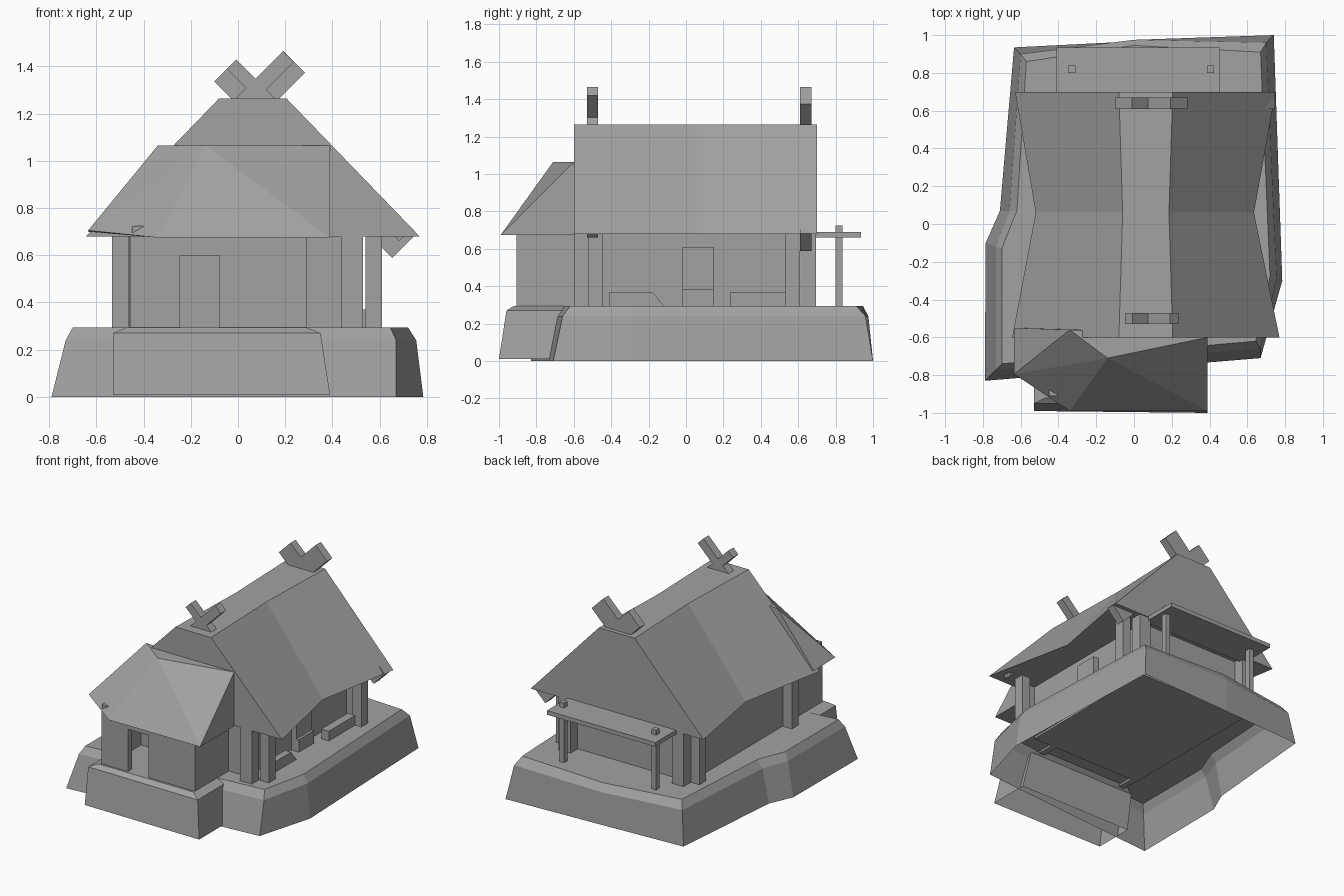
import bpy, bmesh, math
from mathutils import Vector

old = bpy.data.objects.get("Cube")
if old:
    bpy.data.objects.remove(old, do_unlink=True)

grey = bpy.data.materials.new("plain_grey")
grey.use_nodes = True
tone = (0.36, 0.36, 0.36, 1)
grey.diffuse_color = tone
grey.node_tree.nodes["Principled BSDF"].inputs["Base Color"].default_value = tone


def finish(name, bm):
    bmesh.ops.recalc_face_normals(bm, faces=bm.faces)
    mesh = bpy.data.meshes.new(name)
    bm.to_mesh(mesh)
    bm.free()
    mesh.materials.append(grey)
    ob = bpy.data.objects.new(name, mesh)
    bpy.context.collection.objects.link(ob)
    return ob


def box(name, x0, x1, y0, y1, z0, z1):
    bm = bmesh.new()
    bmesh.ops.create_cube(bm, size=1)
    for v in bm.verts:
        v.co = ((x0 + x1) / 2 + v.co.x * (x1 - x0),
                (y0 + y1) / 2 + v.co.y * (y1 - y0),
                (z0 + z1) / 2 + v.co.z * (z1 - z0))
    return finish(name, bm)


def loft(name, rings, closed_bottom=False):
    """Skin a stack of matching outlines and cap the last one."""
    bm = bmesh.new()
    loops = [[bm.verts.new(p) for p in ring] for ring in rings]
    n = len(loops[0])
    for a, b in zip(loops, loops[1:]):
        for i in range(n):
            j = (i + 1) % n
            bm.faces.new((a[i], a[j], b[j], b[i]))
    bm.faces.new(loops[-1])
    if closed_bottom:
        bm.faces.new(loops[0])
    return finish(name, bm)


def level(points, z):
    return [(x, y, z) for x, y in points]


FLOOR, EAVE, RIDGE = 0.295, 0.68, 1.265

# Stone mound, an open shell with a bevelled rim
ground = [(-.79, -.83), (.67, -.71), (.785, -.30), (.74, 1.0),
          (0, .967), (-.635, .935), (-.71, .07), (-.785, -.10)]
shoulder = [(-.73, -.77), (.67, -.66), (.755, -.29), (.70, .96),
            (0, .975), (-.60, .90), (-.66, .07), (-.73, -.12)]
rim = [(-.70, -.74), (.645, -.62), (.72, -.28), (.67, .91),
       (0, .945), (-.57, .86), (-.62, .07), (-.70, -.13)]
loft("mound", [level(ground, 0), level(shoulder, .24), level(rim, FLOOR)])

# Smaller mound carrying the entrance
loft("entrance_mound", [
    level([(-.53, -.99), (.39, -1.0), (.39, -.70), (-.53, -.70)], .01),
    level([(-.53, -.95), (.35, -.96), (.35, -.66), (-.53, -.66)], .27),
    level([(-.47, -.92), (.29, -.92), (.29, -.63), (-.47, -.63)], FLOOR)])

# House body and entrance room
box("house_walls", -.46, .44, -.52, .61, .28, EAVE)
box("entrance_wall_left", -.455, -.245, -.905, -.86, .28, EAVE)
box("entrance_wall_right", -.08, .29, -.905, -.86, .28, EAVE)
box("entrance_lintel", -.245, -.08, -.905, -.86, .60, EAVE)
box("entrance_side_left", -.455, -.41, -.86, -.52, .28, EAVE)
box("entrance_side_right", .245, .29, -.86, -.52, .28, EAVE)

# Side doorway, its step and the low benches
box("side_door", .44, .48, -.02, .15, FLOOR, .61)
box("side_step", .48, .50, -.02, .15, FLOOR, .385)
box("bench", .50, .56, .235, .535, FLOOR, .365)
sloped = [(-.41, FLOOR), (-.12, FLOOR), (-.18, .37), (-.41, .37)]
loft("sloped_bench", [[(x, y, z) for y, z in sloped] for x in (.50, .55)], True)

# Posts along the sides and under the gables
for x in (-.4975, .5775):
    for y in (-.48, .573):
        box("side_post", x - .037, x + .033, y - .04, y + .037, FLOOR, .70)
for x, y in ((.483, -.56), (.483, .652), (-.42, .652)):
    box("gable_post", x - .047, x + .047, y - .04, y + .042, FLOOR, .70)

# Main roof: three cross-sections pinched at the middle
sections = [(-.60, -.645, -.08, .205, .77),
            (.06, -.52, -.06, .185, .635),
            (.70, -.63, -.08, .205, .75)]
loft("main_roof", [[(a, y, EAVE), (b, y, RIDGE), (c, y, RIDGE), (d, y, EAVE)]
                   for y, a, b, c, d in sections], True)

# Entrance roof, a skewed faceted hood
bm = bmesh.new()
for p in [(-.34, -.99, .675), (.39, -.99, .675), (.39, -.56, .675),
          (-.635, -.55, .70), (-.635, -.795, .705),
          (-.34, -.56, 1.065), (-.14, -.71, 1.065), (.39, -.60, 1.065)]:
    bm.verts.new(p)
bmesh.ops.convex_hull(bm, input=bm.verts)
finish("entrance_roof", bm)
box("entrance_beam_end", -.45, -.40, -.91, -.88, .69, .725)


# Crossed gable boards running from above the ridge down to the eaves
def board(name, top, bottom, width, y, half=.03):
    a, b = Vector(top), Vector(bottom)
    d = (b - a).normalized()
    side = Vector((-d.y, d.x)) * width / 2
    outline = [a + side, a - side, b - side, b + side]
    loft(name, [[(p.x, s, p.y) for p in outline] for s in (y - half, y + half)], True)


board("front_board_right", (.213, 1.442), (-.50, .729), .064, -.50)
board("front_board_left", (-.027, 1.41), (.703, .68), .056, -.50)
board("back_board_right", (.238, 1.42), (-.46, .722), .13, .64)
board("back_board_left", (-.055, 1.382), (.70, .635), .13, .64)

# Rear awning on two thin posts
box("awning", -.41, .455, .66, .935, .66, .69)
for x in (-.33, .405):
    box("awning_post", x - .019, x + .019, .80, .838, FLOOR, .725)
